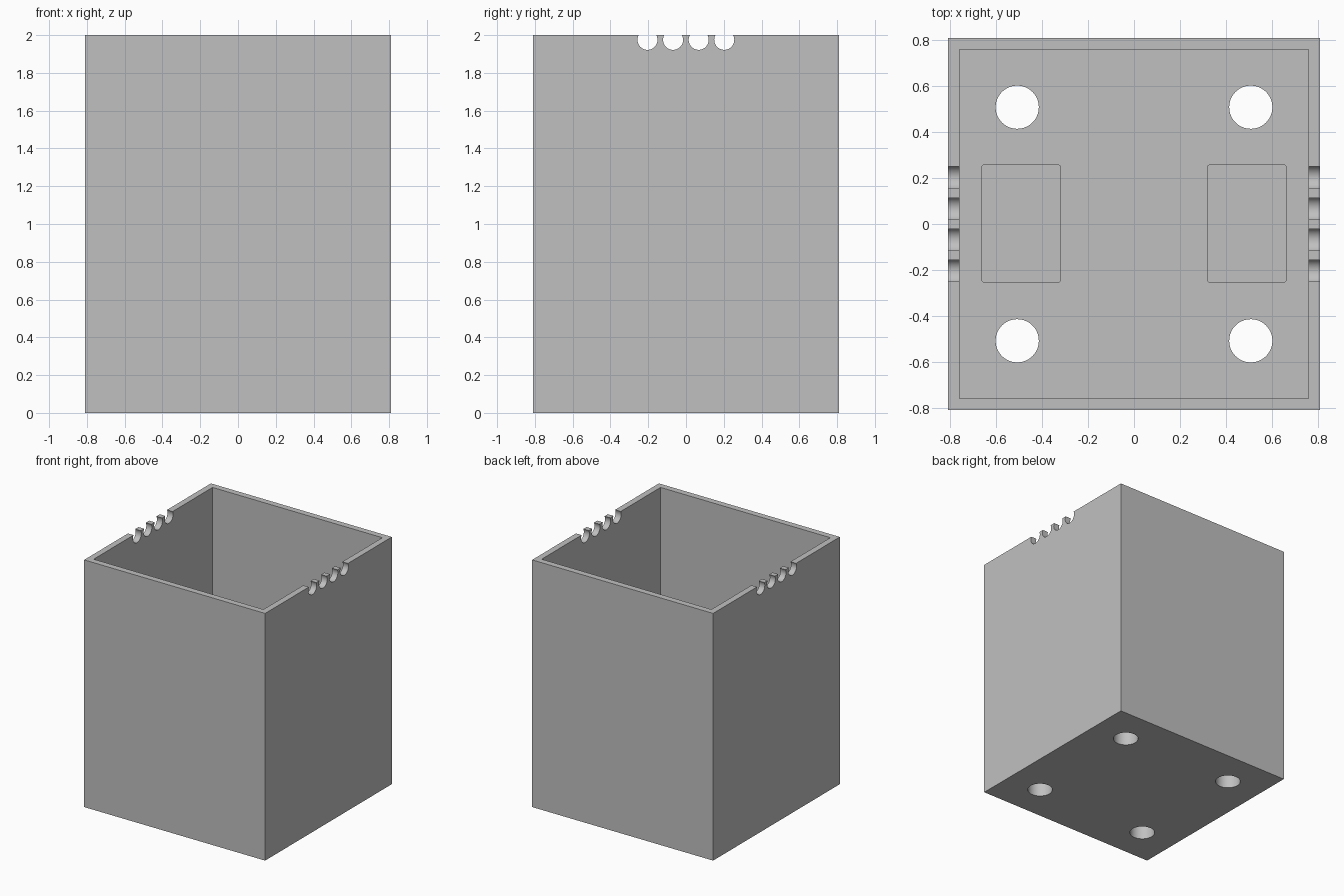
import bpy
import math

if "Cube" in bpy.data.objects:
    bpy.data.objects.remove(bpy.data.objects["Cube"])

W, H = 1.62, 2.0          # outer width and height
WALL, FLOOR = 0.05, 0.11  # wall and floor thickness
POCKET = 0.05             # depth of the floor pockets

grey = bpy.data.materials.new("light grey")
grey.diffuse_color = (0.53, 0.53, 0.53, 1)
grey.use_nodes = True
grey.node_tree.nodes["Principled BSDF"].inputs["Base Color"].default_value = grey.diffuse_color


def block(name, x0, x1, y0, y1, z0, z1):
    bpy.ops.mesh.primitive_cube_add(
        size=1, location=((x0 + x1) / 2, (y0 + y1) / 2, (z0 + z1) / 2))
    ob = bpy.context.object
    ob.name = name
    ob.scale = (x1 - x0, y1 - y0, z1 - z0)
    bpy.ops.object.transform_apply(location=False, rotation=False, scale=True)
    ob.data.materials.append(grey)
    return ob


def rod(name, radius, depth, loc, rot=(0, 0, 0)):
    bpy.ops.mesh.primitive_cylinder_add(
        vertices=48, radius=radius, depth=depth, location=loc, rotation=rot)
    ob = bpy.context.object
    ob.name = name
    ob.data.materials.append(grey)
    return ob


def cut(target, cutter):
    mod = target.modifiers.new("cut", 'BOOLEAN')
    mod.operation = 'DIFFERENCE'
    mod.solver = 'EXACT'
    mod.object = cutter
    bpy.context.view_layer.objects.active = target
    bpy.ops.object.modifier_apply(modifier=mod.name)
    bpy.data.objects.remove(cutter)


# Open box
h = W / 2
box = block("open_box", -h, h, -h, h, 0, H)
i = h - WALL
cut(box, block("cavity", -i, i, -i, i, FLOOR, H + 0.2))

# Round holes through the floor
for sx in (-1, 1):
    for sy in (-1, 1):
        cut(box, rod("floor_hole", 0.094, 0.6, (sx * 0.508, sy * 0.508, 0)))

# Shallow rectangular pockets with slightly rounded corners
for x0, x1 in ((-0.662, -0.32), (0.32, 0.662)):
    pocket = block("pocket", x0, x1, -0.252, 0.256, FLOOR - POCKET, FLOOR + 0.2)
    bev = pocket.modifiers.new("round", 'BEVEL')
    bev.width, bev.segments = 0.008, 3
    bev.limit_method = 'WEIGHT'
    weights = pocket.data.attributes.new("bevel_weight_edge", 'FLOAT', 'EDGE')
    for e in pocket.data.edges:
        a, b = (pocket.data.vertices[v].co for v in e.vertices)
        weights.data[e.index].value = 1.0 if abs(a.z - b.z) > 0.01 else 0.0
    cut(box, pocket)

# Rounded notches in the left and right rims
for k in range(4):
    y = -0.204 + k * 0.1355
    cut(box, rod("notch", 0.053, W + 0.4, (0, y, 1.975), (0, math.pi / 2, 0)))

# Smooth the round surfaces, keep the edges crisp
bpy.ops.object.select_all(action='DESELECT')
box.select_set(True)
bpy.context.view_layer.objects.active = box
bpy.ops.object.shade_smooth_by_angle(angle=math.radians(30))
